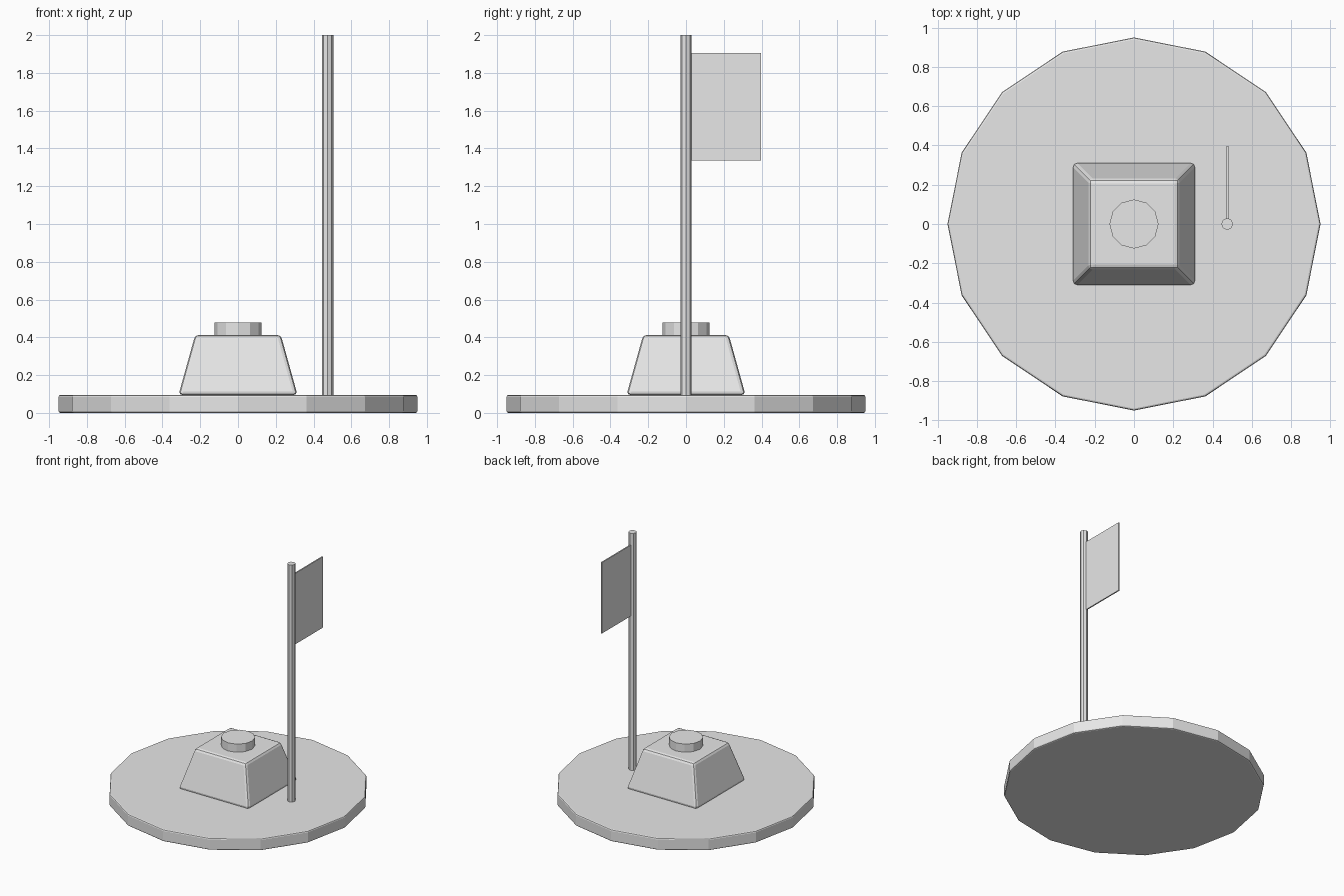
import bpy

# Remove the default object
default = bpy.data.objects.get("Cube")
if default:
    bpy.data.objects.remove(default, do_unlink=True)

# Single plain grey for every part
GREY = (0.8, 0.8, 0.8, 1.0)
grey = bpy.data.materials.new("light_grey")
grey.use_nodes = True
grey.diffuse_color = GREY
grey.node_tree.nodes["Principled BSDF"].inputs["Base Color"].default_value = GREY


def finish(name, bevel=0.0, segments=2):
    """Name the active object, colour it and round its edges."""
    obj = bpy.context.object
    obj.name = name
    obj.data.materials.append(grey)
    if bevel:
        mod = obj.modifiers.new("rounded_edges", "BEVEL")
        mod.width = bevel
        mod.segments = segments
        mod.limit_method = "ANGLE"
    return obj


def cylinder(name, sides, radius, bottom, top, x=0.0, bevel=0.0):
    bpy.ops.mesh.primitive_cylinder_add(
        vertices=sides, radius=radius, depth=top - bottom,
        location=(x, 0, (bottom + top) / 2))
    return finish(name, bevel)


def box(name, low, high, bevel=0.0):
    bpy.ops.mesh.primitive_cube_add(
        size=1, location=[(a + b) / 2 for a, b in zip(low, high)])
    obj = finish(name, bevel)
    size = [b - a for a, b in zip(low, high)]
    for v in obj.data.vertices:
        v.co = [c * s for c, s in zip(v.co, size)]
    return obj


# Round base plate
cylinder("base_plate", 16, 0.95, 0.0, 0.095, bevel=0.01)

# Tapered pedestal with softened edges
pedestal = box("pedestal", (-0.315, -0.315, 0.095), (0.315, 0.315, 0.413), bevel=0.02)
for v in pedestal.data.vertices:
    if v.co.z > 0:
        v.co.x *= 0.72
        v.co.y *= 0.72

# Button on the pedestal
cylinder("button", 12, 0.125, 0.40, 0.478)

# Flag pole and flag
POLE_X = 0.475
cylinder("flag_pole", 8, 0.03, 0.09, 2.0, x=POLE_X)
box("flag", (POLE_X - 0.005, 0.015, 1.335), (POLE_X + 0.005, 0.396, 1.905))
